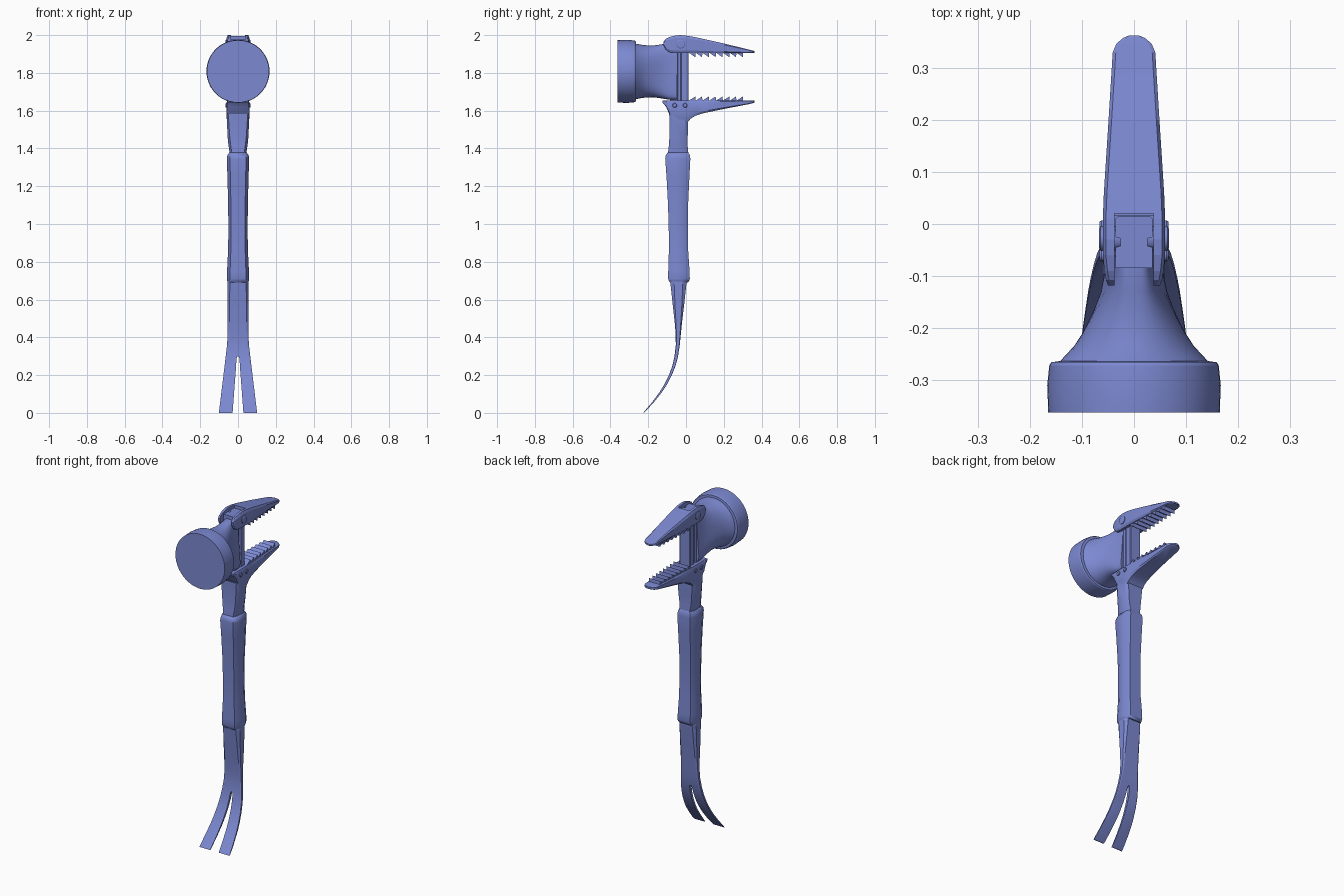
import bpy, bmesh
from math import sin, cos, pi, copysign

if "Cube" in bpy.data.objects:
    bpy.data.objects.remove(bpy.data.objects["Cube"])

BLUE = bpy.data.materials.new("blue_steel")
BLUE.diffuse_color = (.2, .25, .64, 1)
BLUE.use_nodes = True
BLUE.node_tree.nodes["Principled BSDF"].inputs["Base Color"].default_value = BLUE.diffuse_color


def smooth(ob, angle):
    bpy.ops.object.select_all(action='DESELECT')
    bpy.context.view_layer.objects.active = ob
    ob.select_set(True)
    bpy.ops.object.shade_smooth_by_angle(angle=angle)


def loft(name, rings, angle=0.5):
    """Skin a list of equal-length closed rings and cap the ends."""
    bm = bmesh.new()
    vs = [[bm.verts.new(p) for p in r] for r in rings]
    n = len(rings[0])
    for a, b in zip(vs, vs[1:]):
        for i in range(n):
            j = (i + 1) % n
            bm.faces.new((a[i], a[j], b[j], b[i]))
    bm.faces.new(vs[0])
    bm.faces.new(vs[-1])
    bmesh.ops.recalc_face_normals(bm, faces=bm.faces)
    me = bpy.data.meshes.new(name)
    bm.to_mesh(me)
    bm.free()
    me.materials.append(BLUE)
    ob = bpy.data.objects.new(name, me)
    bpy.context.collection.objects.link(ob)
    smooth(ob, angle)
    return ob


def octagon(u0, u1, v0, v1, cu, cv):
    """Chamfered rectangle outline."""
    return [(u0 + cu, v0), (u1 - cu, v0), (u1, v0 + cv), (u1, v1 - cv),
            (u1 - cu, v1), (u0 + cu, v1), (u0, v1 - cv), (u0, v0 + cv)]


def z_loft(name, rows, cham, angle=0.5):
    """rows: z, half width, y min, y max; cham: chamfer share at the top and bottom"""
    rings = []
    for z, w, a, b in rows:
        t = (z - rows[-1][0]) / (rows[0][0] - rows[-1][0])
        c = cham[1] + (cham[0] - cham[1]) * t
        rings.append([(x, y, z) for x, y in octagon(-w, w, a, b, w * c, (b - a) * c)])
    return loft(name, rings, angle)


def y_loft(name, rows):
    """rows: y, half width, z bottom, z top"""
    return loft(name, [[(x, y, z) for x, z in octagon(-w, w, a, b, min(.006, w * .3), (b - a) * .15)]
                       for y, w, a, b in rows])


def prism(name, outline, x0, x1):
    """Extrude a (y, z) outline across x."""
    return loft(name, [[(x, y, z) for y, z in outline] for x in (x0, x1)], 0.3)


def cut(ob, cutter, angle):
    m = ob.modifiers.new("slot", 'BOOLEAN')
    m.operation, m.solver, m.object = 'DIFFERENCE', 'EXACT', cutter
    bpy.context.view_layer.objects.active = ob
    bpy.ops.object.modifier_move_to_index(modifier=m.name, index=0)
    bpy.ops.object.modifier_apply(modifier=m.name)
    bpy.data.objects.remove(cutter)
    smooth(ob, angle)


def pin(name, y, z, r, half):
    return loft(name, [[(x, y + s * cos(k * pi / 8), z + s * sin(k * pi / 8)) for k in range(16)]
                       for x, s in ((-half, r * .8), (-half + .003, r), (half - .003, r), (half, r * .8))])


ZC = 1.808

# striking face: round disc
loft("striking_face", [[(r * cos(k * pi / 24), y, ZC + r * sin(k * pi / 24)) for k in range(48)]
     for y, r in ((-.363, .165), (-.31, .167), (-.272, .163), (-.266, .159), (-.264, .144))], 0.4)

# head neck: round at the face, narrow at the column, wider towards the bottom
neck = []
for y, wt, wb, h, e in ((-.268, .146, .146, .146, 1), (-.255, .134, .134, .145, 1),
                        (-.235, .115, .116, .141, .95), (-.21, .098, .101, .138, .9),
                        (-.17, .072, .090, .137, .8), (-.13, .049, .080, .143, .65),
                        (-.09, .036, .070, .15, .45), (-.05, .034, .060, .15, .35)):
    ring = []
    for k in range(48):
        c, s = cos(k * pi / 24), sin(k * pi / 24)
        sx, sz = copysign(abs(c) ** e, c), copysign(abs(s) ** e, s)
        t = (sz + 1) / 2
        ring.append((sx * (wb + (wt - wb) * t ** .6), y, ZC + h * sz))
    neck.append(ring)
loft("head_neck", neck)

# grooved column joining the jaws
half = [(.036, -.085), (.036, -.045), (.026, -.042), (.026, -.028), (.036, -.025), (.036, .01), (.032, .014)]
outline = half + [(-x, y) for x, y in reversed(half)]
loft("jaw_column", [[(x, y, z) for x, y in outline] for z in (1.63, 1.979)], 0.3)

# upper jaw, forked around the column
upper = y_loft("upper_jaw", [
    (-.118, .05, 1.945, 1.965), (-.108, .054, 1.925, 1.98), (-.09, .057, 1.91, 1.989),
    (-.06, .06, 1.905, 1.997), (-.03, .06, 1.905, 2.0), (.01, .06, 1.905, 1.996),
    (.06, .058, 1.905, 1.987), (.2, .049, 1.905, 1.956), (.33, .041, 1.905, 1.924),
    (.347, .034, 1.905, 1.92), (.358, .021, 1.905, 1.917), (.363, .009, 1.905, 1.915)])
cut(upper, prism("slot_cutter", [(-.3, 1.8), (.02, 1.8), (.02, 2.1), (-.3, 2.1)], -.038, .038), 0.02)

# lower jaw
y_loft("lower_jaw", [
    (-.125, .056, 1.644, 1.655), (-.105, .058, 1.62, 1.655), (-.088, .06, 1.58, 1.655),
    (-.04, .06, 1.54, 1.655), (.01, .06, 1.54, 1.655), (.025, .059, 1.558, 1.655),
    (.05, .058, 1.573, 1.655), (.09, .056, 1.586, 1.655), (.2, .049, 1.609, 1.655),
    (.33, .041, 1.634, 1.655), (.347, .034, 1.638, 1.655), (.358, .021, 1.641, 1.655),
    (.363, .009, 1.643, 1.655)])

# saw teeth on both jaws
for label, z, d in (("upper", 1.907, -.024), ("lower", 1.653, .022)):
    for i in range(8):
        y = .015 + i * .036
        w = .05 - .045 * (y + .02)
        prism(f"{label}_tooth_{i + 1}", [(y, z), (y + .036, z), (y + .034, z + d)], -w, w)

# pivot and rivets
pin("pivot_pin", -.028, 1.952, .024, .067)
for i, y in enumerate((-.06, -.005)):
    pin(f"lower_rivet_{i + 1}", y, 1.628, .012, .066)

# shank between jaw and grip
z_loft("shank", [(1.62, .059, -.09, .01), (1.55, .059, -.088, .012), (1.46, .055, -.088, .009),
                 (1.42, .051, -.09, .008), (1.38, .045, -.095, .012), (1.34, .045, -.095, .012)], (.12, .28))

# grip with waisted middle
z_loft("grip", [(1.378, .046, -.097, .012), (1.365, .056, -.107, .02), (1.345, .059, -.11, .023),
                (1.25, .056, -.103, .018), (1.1, .052, -.095, .011), (.95, .051, -.091, .01),
                (.85, .053, -.091, .012), (.75, .058, -.094, .019), (.71, .059, -.094, .02),
                (.698, .057, -.09, .016), (.69, .052, -.085, .01)], (.28, .28), 0.9)

# pry bar with split claw
claw = z_loft("pry_claw", [
    (.71, .055, -.085, .004), (.68, .056, -.082, .002), (.58, .056, -.071, -.009),
    (.48, .055, -.06, -.021), (.42, .055, -.055, -.027), (.36, .058, -.054, -.033),
    (.3, .065, -.061, -.042), (.25, .071, -.072, -.055), (.2, .077, -.09, -.075),
    (.15, .083, -.115, -.101), (.11, .088, -.14, -.127), (.06, .094, -.177, -.167),
    (.02, .099, -.21, -.203), (0, .101, -.226, -.223)], (.24, .03))
profile = [(.03, -.02), (.025, .05), (.012, .22), (.008, .285), (.004, .298)]
profile += [(-x, z) for x, z in reversed(profile)]
cut(claw, loft("claw_cutter", [[(x, y, z) for x, z in profile] for y in (-.4, .2)]), 0.15)
